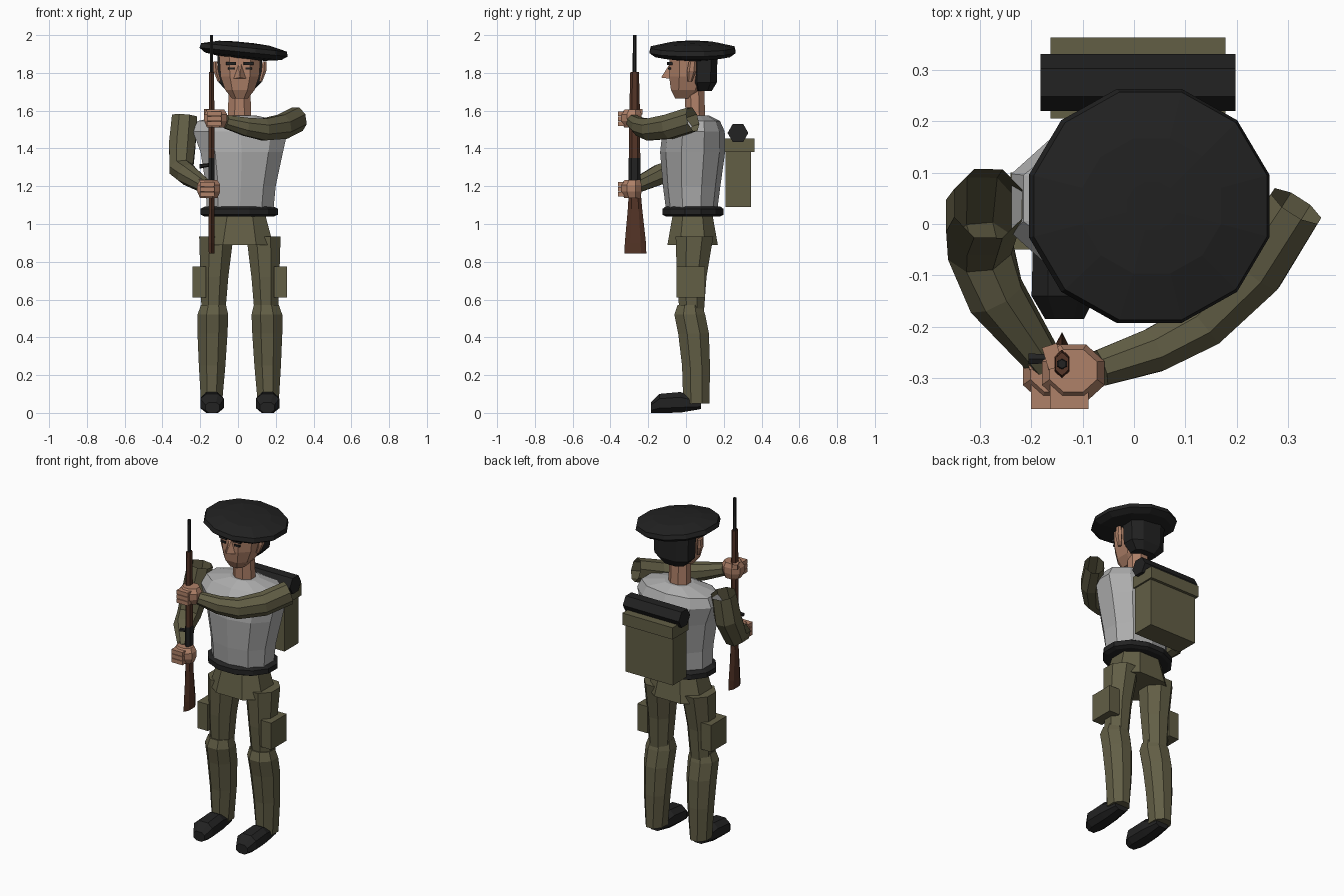
import bpy, bmesh, math
from mathutils import Vector

X, Y, Z = Vector((1, 0, 0)), Vector((0, 1, 0)), Vector((0, 0, 1))


def material(name, r, g, b):
    m = bpy.data.materials.new(name)
    m.diffuse_color = (r, g, b, 1)
    return m


OLIVE = material("olive_cloth", .122, .112, .060)
GREY = material("grey_shirt", .42, .42, .42)
SKIN = material("skin", .43, .22, .14)
BLACK = material("black", .016, .016, .016)
WOOD = material("wood", .09, .035, .02)


def finish(name, bm, mat):
    bmesh.ops.recalc_face_normals(bm, faces=bm.faces)
    me = bpy.data.meshes.new(name)
    bm.to_mesh(me)
    bm.free()
    me.materials.append(mat)
    ob = bpy.data.objects.new(name, me)
    bpy.context.collection.objects.link(ob)
    return ob


def tube(name, pts, mat, n=8, axis=None, ref=X, power=1.0, caps=(True, True)):
    """Skin oval rings (x, y, z, radius_a, radius_b) along an axis or a path."""
    bm = bmesh.new()
    rings = []
    for i, (x, y, z, ra, rb) in enumerate(pts):
        a, b = pts[max(i - 1, 0)], pts[min(i + 1, len(pts) - 1)]
        t = (axis if axis else Vector(b[:3]) - Vector(a[:3])).normalized()
        u = (ref - t * ref.dot(t)).normalized()
        v = t.cross(u)
        ring = []
        for k in range(n):
            th = 2 * math.pi * (k + .5) / n
            c, s = math.cos(th), math.sin(th)
            c = math.copysign(abs(c) ** power, c)
            s = math.copysign(abs(s) ** power, s)
            ring.append(bm.verts.new(Vector((x, y, z)) + u * c * ra + v * s * rb))
        rings.append(ring)
    for r, q in zip(rings, rings[1:]):
        for k in range(n):
            j = (k + 1) % n
            bm.faces.new((r[k], r[j], q[j], q[k]))
    if caps[0]:
        bm.faces.new(rings[0][::-1])
    if caps[1]:
        bm.faces.new(rings[-1])
    return finish(name, bm, mat)


def box(name, lo, hi, mat, turn=0):
    bm = bmesh.new()
    bmesh.ops.create_cube(bm, size=1)
    lo, hi = Vector(lo), Vector(hi)
    bmesh.ops.scale(bm, vec=hi - lo, verts=bm.verts)
    ob = finish(name, bm, mat)
    ob.location = (lo + hi) / 2
    ob.rotation_euler.z = turn
    return ob


# Torso, belt and hips
tube("shirt", [(.01, .03, 1.07, .185, .135), (.015, .03, 1.2, .193, .152),
               (.02, .035, 1.38, .228, .172), (.012, .04, 1.49, .262, .165),
               (.01, .05, 1.545, .235, .13), (.01, .05, 1.575, .085, .07)],
     GREY, n=10, axis=Z, power=.9)
tube("belt", [(.007, .037, 1.04, .19, .15), (.007, .037, 1.05, .213, .168),
              (.007, .037, 1.08, .213, .168), (.007, .037, 1.092, .19, .15)],
     BLACK, n=12, axis=Z)
tube("hips", [(.01, .035, 1.06, .14, .11), (.008, .035, .89, .19, .142)],
     OLIVE, n=8, axis=Z, power=.8)

# Legs, shoes and thigh pouches, mirrored about the body line
for side, s in (("right", -1), ("left", 1)):
    cx = lambda d: .01 + s * d
    tube(side + "_thigh", [(cx(.125), .045, .935, .098, .108),
                           (cx(.135), .03, .72, .08, .085),
                           (cx(.14), .03, .53, .068, .07)], OLIVE, axis=Z)
    tube(side + "_shin", [(cx(.14), .02, .57, .072, .07), (cx(.143), .02, .52, .088, .088),
                          (cx(.145), .04, .42, .086, .088), (cx(.147), .053, .25, .076, .08),
                          (cx(.15), .055, .05, .06, .075)], OLIVE, axis=Z)
    tube(side + "_shoe", [(cx(.145), -.185, .028, .04, .03), (cx(.147), -.14, .05, .066, .054),
                          (cx(.148), -.03, .056, .062, .058), (cx(.148), .08, .045, .045, .026)],
         BLACK, axis=Y, power=.8)
    box(side + "_thigh_pouch", (cx(.215) - .035, -.05, .612), (cx(.215) + .035, .1, .775), OLIVE)

# Head
tube("neck", [(.008, .05, 1.54, .068, .056), (.008, .045, 1.72, .062, .056)], SKIN, axis=Z)
tube("head", [(.01, -.01, 1.665, .045, .05), (.01, .005, 1.71, .083, .09),
              (.01, .022, 1.78, .108, .118), (.01, .027, 1.91, .118, .122)],
     SKIN, axis=Z, power=.75)
tube("hair", [(.01, .09, 1.705, .075, .05), (.01, .095, 1.75, .12, .073),
              (.01, .095, 1.91, .127, .076)], BLACK, axis=Z, power=.75)
for side, s in (("right", -1), ("left", 1)):
    tube(side + "_ear", [(.01 + s * .11, .02, 1.755, .01, .012),
                         (.01 + s * .127, .03, 1.81, .015, .025),
                         (.01 + s * .13, .035, 1.86, .012, .02)], SKIN, n=6, axis=Z)
    mid = .01 + s * .045
    box(side + "_eyebrow", (mid - .026, -.097, 1.842), (mid + .026, -.06, 1.857), BLACK, s * .12)
    box(side + "_eye", (mid - .017, -.094, 1.817), (mid + .017, -.06, 1.829), BLACK, s * .12)

# Wedge nose
bm = bmesh.new()
a, b, c, d, e = [bm.verts.new(p) for p in (
    (.003, -.088, 1.845), (-.03, -.08, 1.768), (.01, -.132, 1.775),
    (.05, -.08, 1.768), (.017, -.088, 1.845))]
for f in ((a, b, c), (a, c, e), (e, c, d), (b, d, c), (a, e, d, b)):
    bm.faces.new(f)
finish("nose", bm, SKIN)

# Beret, leaning to one side
lean = Vector((.1, 0, 1))
tube("beret", [(.03 + (z - 1.915) * .1, .035, z, r, r * .97) for z, r in
               ((1.875, .12), (1.888, .21), (1.91, .243), (1.935, .236),
                (1.957, .14), (1.962, .05))], BLACK, n=12, axis=lean)

# Arms: open sleeves at the shoulder
tube("right_sleeve", [(-.283, .04, 1.57, .072, .073), (-.295, .015, 1.42, .076, .085),
                      (-.3, -.045, 1.29, .067, .07), (-.268, -.14, 1.262, .06, .058),
                      (-.172, -.27, 1.2, .036, .042)], OLIVE, caps=(False, True))
tube("left_sleeve", [(.315, .035, 1.555, .07, .058), (.235, -.09, 1.515, .07, .062),
                     (.135, -.195, 1.5, .062, .052), (.04, -.245, 1.515, .052, .047),
                     (-.065, -.28, 1.542, .038, .038)], OLIVE, ref=Z, caps=(False, True))

# Hands wrapped round the weapon
for side, x, z in (("right", -.155, 1.137), ("left", -.118, 1.51)):
    tube(side + "_hand", [(x, -.285, z, .05, .045), (x, -.29, z + .035, .066, .06),
                          (x, -.29, z + .07, .066, .06), (x, -.285, z + .095, .05, .045)],
         SKIN, axis=Z)
    for k in range(3):
        h = z + .008 + k * .027
        box(f"{side}_finger_{k + 1}", (x - .045, -.36, h), (x + .03, -.31, h + .024), SKIN)
    box(side + "_thumb", (x - .055, -.28, z + .07), (x - .025, -.235, z + .1), SKIN, .3)

# Rifle
rx, ry = -.14, -.272
tube("rifle_stock", [(rx, -.268, .843, .017, .058), (rx, -.268, .9, .018, .056),
                     (rx, -.27, 1.08, .017, .038), (rx, ry, 1.22, .016, .028)],
     WOOD, n=6, axis=Z, ref=Y.cross(Z))
tube("rifle_receiver", [(rx, ry, 1.21, .019, .032), (rx, ry, 1.35, .019, .032)],
     BLACK, n=6, axis=Z)
tube("rifle_forestock", [(rx, ry, 1.35, .018, .03), (rx, ry, 1.6, .017, .028),
                         (rx, ry, 1.805, .015, .023)], WOOD, n=6, axis=Z)
tube("rifle_barrel", [(rx, ry, 1.79, .011, .011), (rx, ry, 2.0, .009, .009)],
     BLACK, n=6, axis=Z)
tube("rifle_bolt", [(-.205, -.262, 1.305, .012, .012), (-.14, -.262, 1.315, .009, .009)],
     BLACK, n=6, axis=X, ref=Y)

# Backpack with lid and bedroll
box("backpack", (-.152, .21, 1.09), (.168, .345, 1.42), OLIVE)
box("backpack_lid", (-.162, .205, 1.38), (.178, .362, 1.452), OLIVE)
bedroll = tube("bedroll", [(x, .275, 1.482, .048, .055) for x in (-.182, .197)],
               BLACK, n=6, axis=X, ref=Z)
for v in bedroll.data.vertices:
    # flat top and bottom with the ridges at front and back
    k = math.atan2(v.co.z - 1.482, v.co.y - .275)
    k = round(k / (math.pi / 3)) * math.pi / 3
    v.co.y, v.co.z = .275 + .055 * math.cos(k), 1.482 + .055 * math.sin(k)
